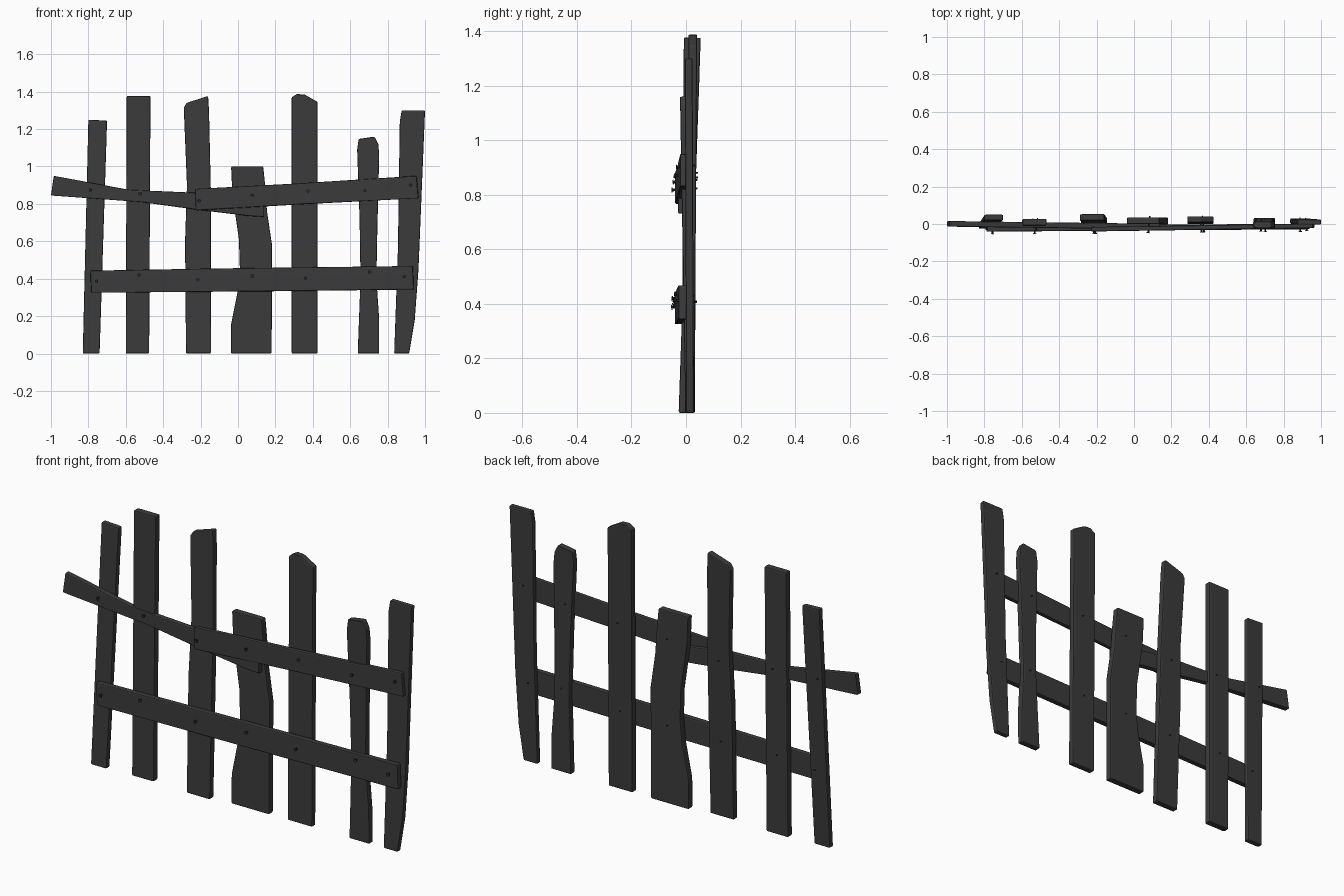
import bpy
import bmesh
import random
from mathutils import Vector

random.seed(4)
default_cube = bpy.data.objects.get("Cube")
if default_cube:
    bpy.data.objects.remove(default_cube)


def make_material(name, colour):
    material = bpy.data.materials.new(name)
    material.use_nodes = True
    material.diffuse_color = colour
    material.node_tree.nodes["Principled BSDF"].inputs["Base Color"].default_value = colour
    return material


wood = make_material("charcoal wood", (0.044, 0.044, 0.044, 1))
iron = make_material("dark iron", (0.025, 0.025, 0.025, 1))


def add_object(name, bm, material):
    mesh = bpy.data.meshes.new(name)
    bmesh.ops.recalc_face_normals(bm, faces=bm.faces)
    bm.to_mesh(mesh)
    bm.free()
    mesh.materials.append(material)
    obj = bpy.data.objects.new(name, mesh)
    bpy.context.collection.objects.link(obj)
    return obj


def depth_at(value, low, high, start, end):
    return start + (end - start) * (value - low) / (high - low)


def board(name, outline, start, end, thickness, axis):
    """Extrude an x-z outline; its depth slides from start to end along the axis."""
    low = min(p[axis] for p in outline)
    high = max(p[axis] for p in outline)
    bm = bmesh.new()
    verts = []
    for p in outline:
        y = depth_at(p[axis], low, high, start, end) - thickness / 2
        verts.append(bm.verts.new((p[0], y, p[1])))
    face = bm.faces.new(verts)
    result = bmesh.ops.extrude_face_region(bm, geom=[face])
    moved = [v for v in result["geom"] if isinstance(v, bmesh.types.BMVert)]
    bmesh.ops.translate(bm, vec=(0, thickness, 0), verts=moved)
    bmesh.ops.triangulate(bm, faces=[f for f in bm.faces if len(f.verts) > 4])
    obj = add_object(name, bm, wood)
    bevel = obj.modifiers.new("worn edges", "BEVEL")
    bevel.width = 0.006
    bevel.segments = 2
    bevel.limit_method = "ANGLE"
    bevel.angle_limit = 0.6
    return low, high, start, end, thickness


# Upright pickets, from the model's right to its left
pickets = [
    board("picket_1", [(-.83, 0), (-.74, 0), (-.70, 1.245), (-.80, 1.25)],
          -.01, .035, .03, 1),
    board("picket_2", [(-.60, 0), (-.475, 0), (-.468, 1.377), (-.595, 1.377)],
          .002, .01, .036, 1),
    board("picket_3", [(-.278, 0), (-.145, 0), (-.145, .86), (-.155, 1.3), (-.16, 1.377),
                       (-.275, 1.34), (-.29, 1.315), (-.273, .9), (-.283, .6)],
          -.01, .037, .034, 1),
    board("picket_4", [(-.037, 0), (.18, 0), (.182, .58), (.155, .76), (.145, .9),
                       (.135, 1), (-.037, 1), (-.03, .85), (.005, .61), (.01, .45),
                       (0, .34), (-.037, .155)],
          .015, .018, .036, 1),
    board("picket_5", [(.287, 0), (.425, 0), (.425, 1.345), (.355, 1.385),
                       (.315, 1.387), (.287, 1.37)],
          .015, .025, .032, 1),
    board("picket_6", [(.64, 0), (.755, 0), (.755, .18), (.74, .4), (.745, .66),
                       (.755, 1.06), (.75, 1.12), (.73, 1.16), (.645, 1.147),
                       (.637, 1.09), (.65, .72), (.655, .4)],
          .015, -.005, .034, 1),
    board("picket_7", [(.835, 0), (.915, 0), (.945, .18), (.965, .45), (1, 1.3),
                       (.875, 1.3), (.865, 1.24), (.855, .56)],
          .015, .01, .028, 1),
]

# Cross rails
upper_right = board("upper_rail_broken", [(-1, .845), (-.985, .95), (-.58, .875), (-.23, .86),
                                          (.14, .81), (.14, .73), (.06, .735), (-.23, .77),
                                          (-.52, .81)],
                    .001, -.014, .03, 0)
upper_left = board("upper_rail_straight", [(-.225, .765), (-.23, .88), (.33, .91), (.955, .95),
                                           (.965, .83), (.33, .797)],
                   -.028, -.01, .024, 0)
lower = board("lower_rail", [(-.785, .325), (-.79, .443), (-.1, .455), (.935, .468),
                             (.94, .342), (.2, .333)],
              -.026, -.013, .03, 0)


# Nails driven through each crossing
def nail(name, x, z, rail, picket):
    front = depth_at(x, *rail[:4]) - rail[4] / 2 - 0.012
    back = depth_at(z, *picket[:4]) + picket[4] / 2 + 0.007
    bm = bmesh.new()
    bmesh.ops.create_cone(bm, cap_ends=True, segments=8, radius1=0.003,
                          radius2=0.005, depth=back - front)
    head = bmesh.ops.create_cone(bm, cap_ends=True, segments=8, radius1=0.009,
                                 radius2=0.009, depth=0.003)
    bmesh.ops.translate(bm, vec=(0, 0, (back - front) / 2), verts=head["verts"])
    obj = add_object(name, bm, iron)
    obj.location = (x, (front + back) / 2, z)
    lean = Vector((random.uniform(-.15, .15), -1, random.uniform(-.12, .12)))
    obj.rotation_euler = lean.to_track_quat("Z", "Y").to_euler()


upper_spots = [(-.786, .877), (-.52, .855), (-.21, .82), (.08, .85), (.37, .866),
               (.68, .87), (.92, .904)]
lower_spots = [(-.755, .39), (-.535, .417), (-.215, .396), (.08, .41), (.358, .406),
               (.7, .433), (.888, .41)]
for i, picket in enumerate(pickets):
    upper = upper_right if i < 2 else upper_left
    nail(f"upper_nail_{i + 1}", *upper_spots[i], upper, picket)
    nail(f"lower_nail_{i + 1}", *lower_spots[i], lower, picket)
